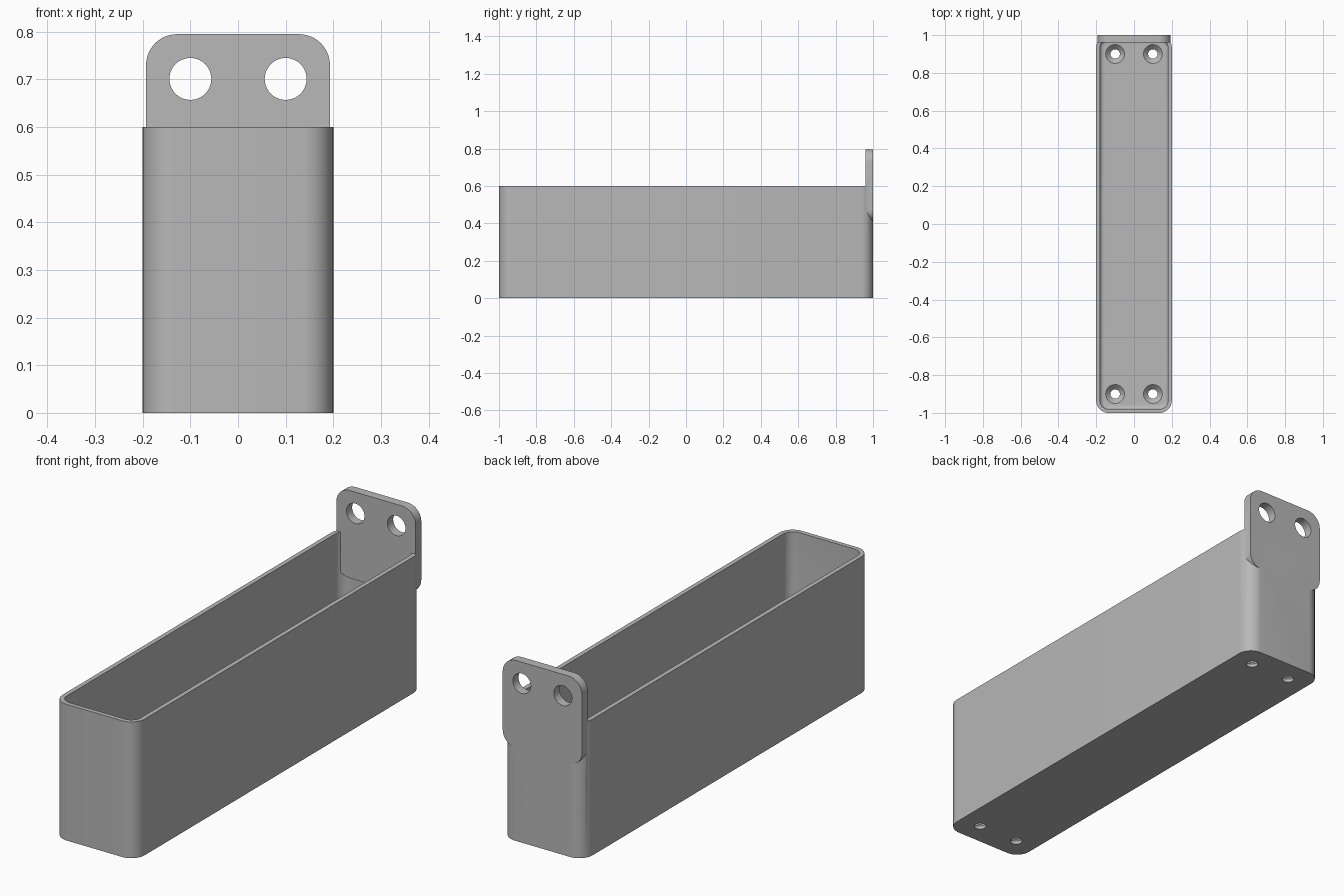
import bpy
import bmesh
from math import cos, sin, pi
from mathutils import Matrix

cube = bpy.data.objects.get("Cube")
if cube:
    bpy.data.objects.remove(cube, do_unlink=True)

# Single grey plastic
grey = bpy.data.materials.new("grey plastic")
grey.use_nodes = True
COLOUR = (0.48, 0.48, 0.48, 1)
grey.diffuse_color = COLOUR
grey.node_tree.nodes["Principled BSDF"].inputs["Base Color"].default_value = COLOUR

WALL, FLOOR, HEIGHT = 0.02, 0.04, 0.6


def make_object(name, bm):
    bmesh.ops.recalc_face_normals(bm, faces=bm.faces)
    mesh = bpy.data.meshes.new(name)
    bm.to_mesh(mesh)
    bm.free()
    mesh.materials.append(grey)
    obj = bpy.data.objects.new(name, mesh)
    bpy.context.collection.objects.link(obj)
    return obj


def outline(half_w, half_h, radius, steps=12):
    """Rounded rectangle, counter-clockwise."""
    points = []
    for i, (sx, sy) in enumerate([(1, 1), (-1, 1), (-1, -1), (1, -1)]):
        for k in range(steps + 1):
            a = (i + k / steps) * pi / 2
            points.append((sx * (half_w - radius) + radius * cos(a),
                           sy * (half_h - radius) + radius * sin(a)))
    return points


def loft(name, layers, matrix=Matrix()):
    """Solid skinned through (outline, height) layers, capped at both ends."""
    bm = bmesh.new()
    rings = [[bm.verts.new((x, y, z)) for x, y in pts] for pts, z in layers]
    for low, high in zip(rings, rings[1:]):
        for i in range(len(low)):
            j = (i + 1) % len(low)
            bm.faces.new((low[i], low[j], high[j], high[i]))
    bm.faces.new(rings[0][::-1])
    bm.faces.new(rings[-1])
    bm.transform(matrix)
    return make_object(name, bm)


def circle(radius):
    return [(radius * cos(i * pi / 20), radius * sin(i * pi / 20)) for i in range(40)]


def combine(target, tool, operation):
    mod = target.modifiers.new(operation.lower(), "BOOLEAN")
    mod.operation, mod.object, mod.solver = operation, tool, "EXACT"
    bpy.context.view_layer.objects.active = target
    bpy.ops.object.modifier_apply(modifier=mod.name)
    bpy.data.objects.remove(tool, do_unlink=True)


# Long open tray with rounded corners
body = outline(0.2, 1, 0.065)
tray = loft("tray", [(body, 0), (body, HEIGHT)])

# Hollow with a small fillet around the floor
FILLET = 0.02
layers = []
for k in range(6):
    a = k / 5 * pi / 2
    inset = WALL + FILLET * (1 - sin(a))
    layers.append((outline(0.2 - inset, 1 - inset, 0.065 - inset),
                   FLOOR + FILLET * (1 - cos(a))))
layers.append((layers[-1][0], HEIGHT + 0.1))
combine(tray, loft("hollow_cutter", layers), "DIFFERENCE")

# Countersunk screw holes in the floor
for x in (-0.1, 0.1):
    for y in (-0.9, 0.9):
        profile = [(circle(0.025), -0.05), (circle(0.025), FLOOR - 0.025),
                   (circle(0.05), FLOOR), (circle(0.05), FLOOR + 0.02)]
        hole = loft("screw_cutter", profile, Matrix.Translation((x, y, 0)))
        combine(tray, hole, "DIFFERENCE")

# Upright mounting tab, flush with the back, with two round holes
upright = Matrix.Rotation(pi / 2, 4, "X")
plate = outline(0.193, 0.193, 0.065)
tab = loft("mounting_tab", [(plate, 0), (plate, 0.04)],
           Matrix.Translation((0, 1, 0.602)) @ upright)
for x in (-0.1, 0.1):
    hole = loft("tab_hole_cutter", [(circle(0.044), -0.05), (circle(0.044), 0.1)],
                Matrix.Translation((x, 1, 0.701)) @ upright)
    combine(tab, hole, "DIFFERENCE")
combine(tray, tab, "UNION")

# Smooth the rounded corners, keep the edges crisp
bpy.ops.object.select_all(action="DESELECT")
tray.select_set(True)
bpy.context.view_layer.objects.active = tray
bpy.ops.object.shade_smooth_by_angle(angle=pi / 6)
